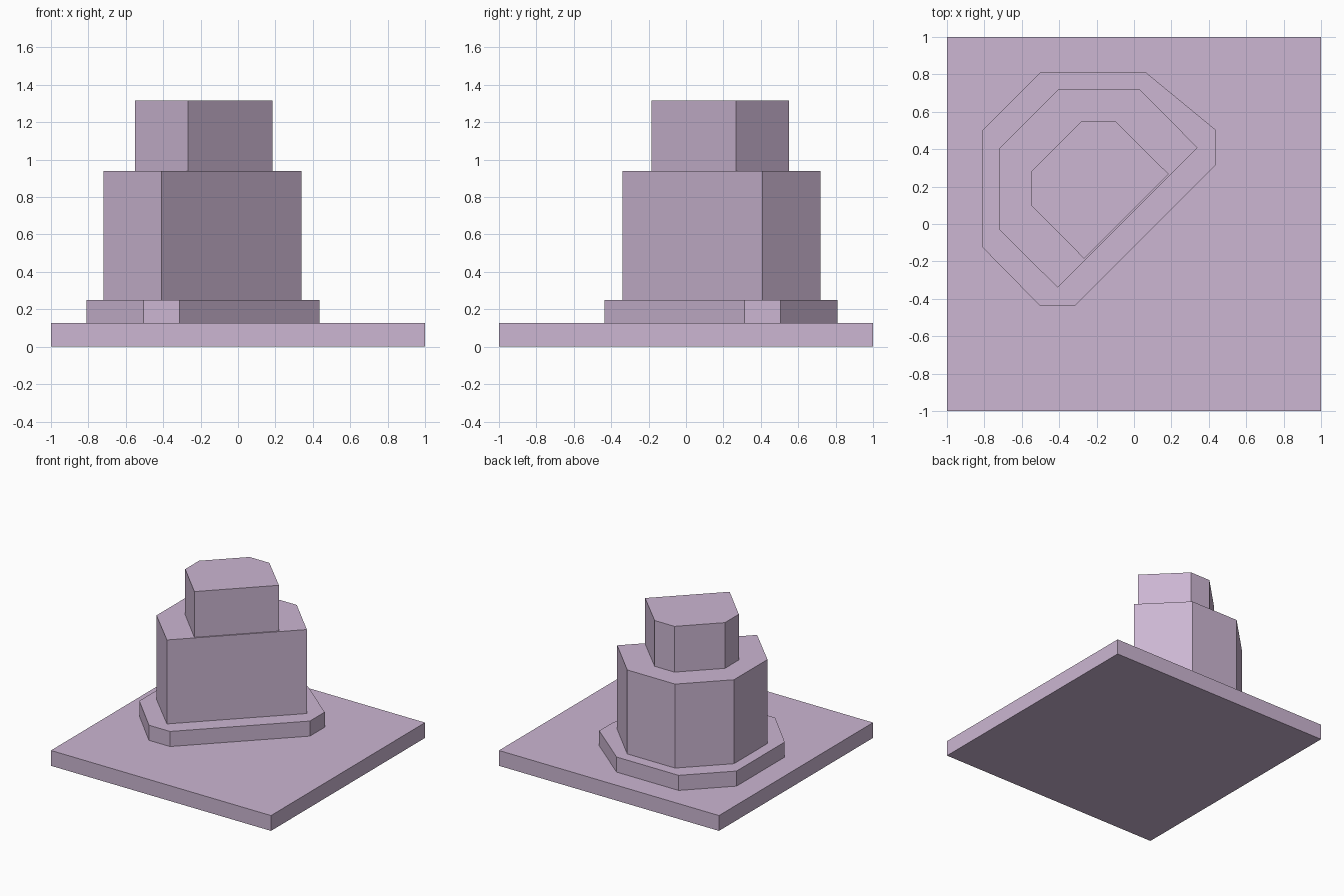
import bpy
import bmesh

cube = bpy.data.objects.get("Cube")
if cube:
    bpy.data.objects.remove(cube, do_unlink=True)

# One flat colour for the whole model
mauve = bpy.data.materials.new("pale_mauve")
mauve.use_nodes = True
colour = (0.604, 0.468, 0.645, 1)
mauve.diffuse_color = colour
mauve.node_tree.nodes["Principled BSDF"].inputs["Base Color"].default_value = colour


def prism(name, outline, bottom, top):
    """Extrude a flat outline upward into a closed, flat-faced prism."""
    bm = bmesh.new()
    face = bm.faces.new([bm.verts.new((x, y, bottom)) for x, y in outline])
    result = bmesh.ops.extrude_face_region(bm, geom=[face], use_keep_orig=True)
    for v in result["geom"]:
        if isinstance(v, bmesh.types.BMVert):
            v.co.z = top
    bmesh.ops.recalc_face_normals(bm, faces=bm.faces)
    mesh = bpy.data.meshes.new(name)
    bm.to_mesh(mesh)
    bm.free()
    mesh.materials.append(mauve)
    obj = bpy.data.objects.new(name, mesh)
    bpy.context.collection.objects.link(obj)
    return obj


def mirrored(half):
    """Complete an outline across the front-right to back-left diagonal's normal."""
    return half + [(-y, -x) for x, y in reversed(half)]


# Square ground slab
prism("ground_slab", [(-1, -1), (1, -1), (1, 1), (-1, 1)], 0, 0.126)

# Low plinth with clipped corners
plinth = [(-0.5, 0.81), (0.064, 0.81), (0.435, 0.505), (0.435, 0.313),
          (-0.313, -0.435), (-0.505, -0.435), (-0.81, -0.125), (-0.81, 0.5)]
prism("plinth", plinth, 0.126, 0.25)

# Tall main block and smaller upper block, each symmetric about the diagonal
prism("main_block", mirrored([(-0.405, 0.72), (0.03, 0.72), (0.34, 0.408)]), 0.25, 0.94)
prism("upper_block", mirrored([(-0.28, 0.55), (-0.1, 0.55), (0.185, 0.267)]), 0.94, 1.316)
